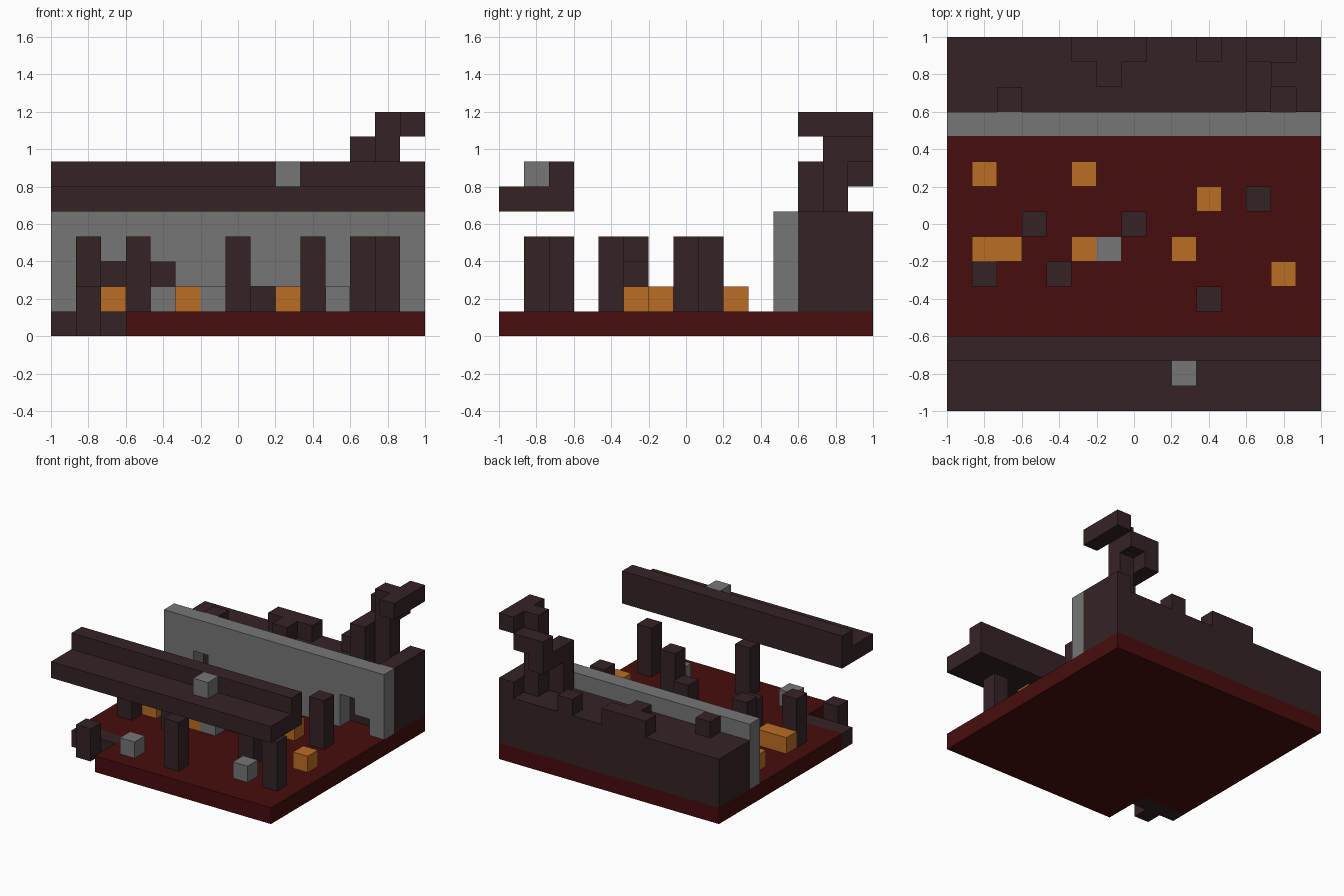
import bpy, bmesh
from mathutils import Vector

cube = bpy.data.objects.get("Cube")
if cube:
    bpy.data.objects.remove(cube, do_unlink=True)

U = 2 / 15  # size of one block


def material(name, rgb):
    m = bpy.data.materials.new(name)
    m.use_nodes = True
    m.diffuse_color = (*rgb, 1)
    bsdf = m.node_tree.nodes["Principled BSDF"]
    bsdf.inputs["Base Color"].default_value = (*rgb, 1)
    bsdf.inputs["Roughness"].default_value = 0.9
    return m


RED = material("deep red", (0.065, 0.004, 0.004))
BRICK = material("dark brick", (0.036, 0.017, 0.018))
ORANGE = material("orange", (0.50, 0.155, 0.018))
GREY = material("grey", (0.18, 0.18, 0.18))


def place(i, j, k):
    """Block grid corner to world position."""
    return Vector((i * U - 1, j * U - 1, k * U))


def finish(name, bm, mat):
    bmesh.ops.recalc_face_normals(bm, faces=bm.faces)
    mesh = bpy.data.meshes.new(name)
    bm.to_mesh(mesh)
    bm.free()
    mesh.materials.append(mat)
    obj = bpy.data.objects.new(name, mesh)
    bpy.context.collection.objects.link(obj)
    return obj


def blocks(name, mat, *boxes):
    """Each box is a start cell followed by its size in cells."""
    bm = bmesh.new()
    for i, j, k, w, d, h in boxes:
        verts = bmesh.ops.create_cube(bm, size=U)["verts"]
        bmesh.ops.scale(bm, vec=(w, d, h), verts=verts)
        bmesh.ops.translate(bm, vec=place(i + w / 2, j + d / 2, k + h / 2), verts=verts)
    return finish(name, bm, mat)


# Floor slab with a broken front corner
blocks("floor", RED, (0, 3, 0, 15, 12, 1), (3, 0, 0, 12, 3, 1))
blocks("broken_corner", BRICK, (0, 2, 0, 3, 1, 1), (1, 1, 0, 1, 1, 2))

# Free-standing pillars
for i, j, height in [(1, 5, 3), (4, 5, 2), (3, 7, 3), (7, 7, 3),
                     (12, 8, 3), (10, 4, 3), (7, 1, 3), (13, 2, 3)]:
    blocks("pillar", BRICK, (i, j, 1, 1, 1, height))

# Loose blocks on the floor
for i, j, width in [(1, 9, 1), (5, 9, 1), (10, 8, 1), (1, 6, 2),
                    (5, 6, 1), (9, 6, 1), (13, 5, 1)]:
    blocks("orange_block", ORANGE, (i, j, 1, width, 1, 1))
for i, j in [(4, 1), (11, 2), (6, 6)]:
    blocks("grey_block", GREY, (i, j, 1, 1, 1, 1))

# Floating front beam with one block on its ledge
blocks("front_beam", BRICK, (0, 0, 5, 15, 3, 1), (0, 2, 6, 15, 1, 1))
blocks("beam_block", GREY, (9, 1, 6, 1, 1, 1))

# Grey wall: stepped outline with openings at its foot, extruded one block
openings = {2: 2, 8: 1, 12: 2, 13: 1}
outline = [(0, 5)]
for i in range(15):
    foot = 1 + openings.get(i, 0)
    outline += [(i, foot), (i + 1, foot)]
outline.append((15, 5))
outline = list(dict.fromkeys(outline))
bm = bmesh.new()
face = bm.faces.new([bm.verts.new(place(i, 11, k)) for i, k in outline])
new = bmesh.ops.extrude_face_region(bm, geom=[face])["geom"]
bmesh.ops.translate(bm, vec=(0, U, 0),
                    verts=[v for v in new if isinstance(v, bmesh.types.BMVert)])
finish("grey_wall", bm, GREY)

# Thick rear wall and the broken blocks on top of it
blocks("rear_wall", BRICK, (0, 12, 1, 15, 3, 3))
blocks("rear_wall_bumps", BRICK, (5, 14, 4, 3, 1, 1), (6, 13, 4, 1, 1, 1),
       (10, 14, 4, 1, 1, 1), (2, 12, 4, 1, 1, 1), (14, 12, 4, 1, 3, 1))

# Twisted ruin at the rear left corner
blocks("ruin_stem", BRICK, (13, 13, 4, 1, 1, 5))
blocks("ruin_top_arm", BRICK, (14, 12, 8, 1, 3, 1))
blocks("ruin_back_arm", BRICK, (12, 14, 7, 2, 1, 1), (12, 14, 6, 1, 1, 1))
blocks("ruin_side_post", BRICK, (12, 12, 4, 1, 1, 3), (12, 13, 6, 1, 1, 1))
